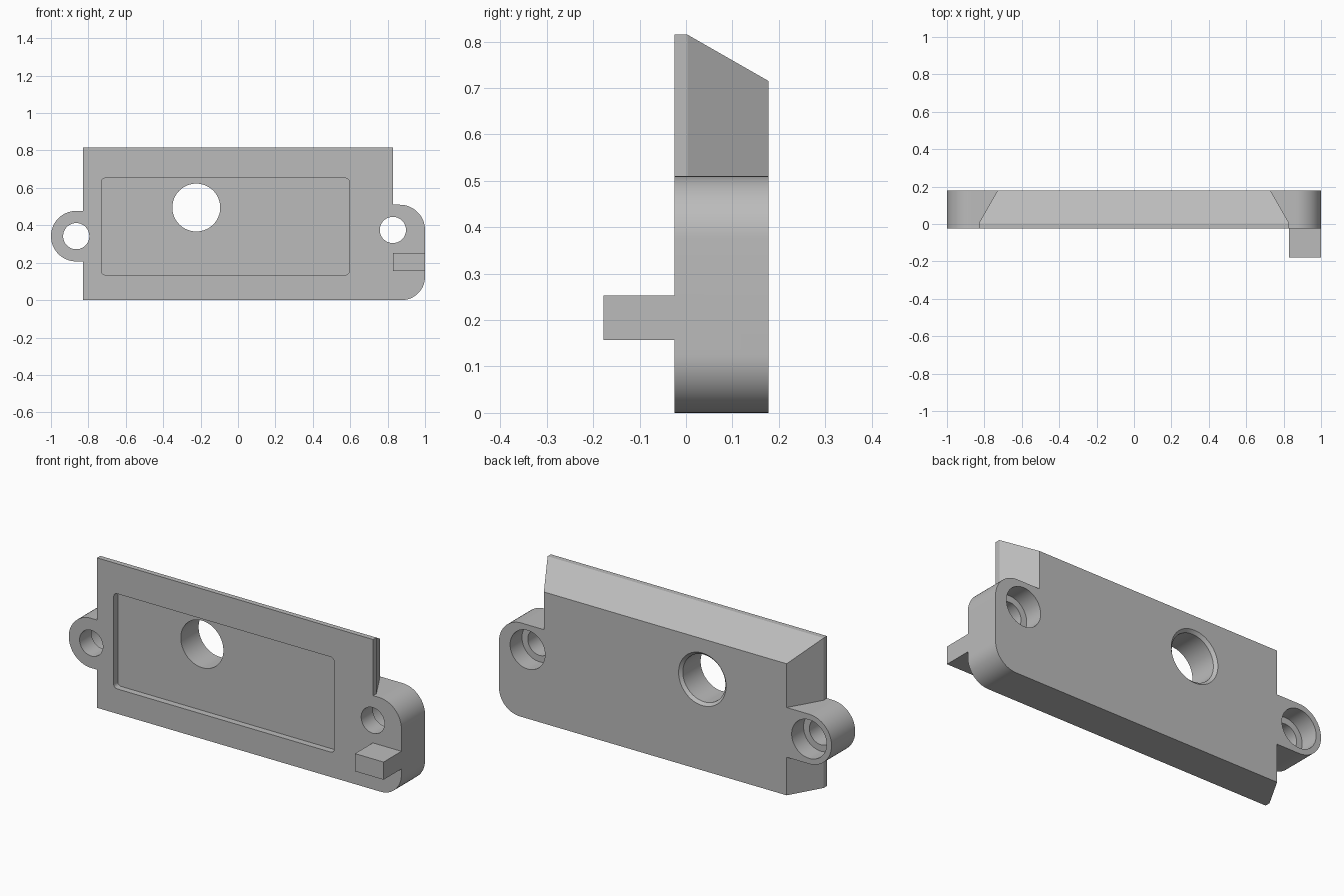
import bpy
import bmesh
from math import cos, sin, pi, radians

cube = bpy.data.objects.get("Cube")
if cube:
    bpy.data.objects.remove(cube)

FRONT, BACK = -0.025, 0.178

grey = bpy.data.materials.new("plain grey")
grey.use_nodes = True
colour = (0.5, 0.5, 0.5, 1)
grey.diffuse_color = colour
grey.node_tree.nodes["Principled BSDF"].inputs["Base Color"].default_value = colour


def loft(name, sections):
    """Join equal-length (x, z) outlines placed at successive y depths."""
    bm = bmesh.new()
    rings = [[bm.verts.new((x, y, z)) for x, z in pts] for y, pts in sections]
    n = len(rings[0])
    for a, b in zip(rings, rings[1:]):
        for i in range(n):
            j = (i + 1) % n
            bm.faces.new((a[i], a[j], b[j], b[i]))
    bm.faces.new(rings[0])
    bm.faces.new(rings[-1])
    bmesh.ops.recalc_face_normals(bm, faces=bm.faces)
    mesh = bpy.data.meshes.new(name)
    bm.to_mesh(mesh)
    bm.free()
    mesh.materials.append(grey)
    obj = bpy.data.objects.new(name, mesh)
    bpy.context.collection.objects.link(obj)
    return obj


def rect(x0, x1, z0, z1):
    return [(x0, z0), (x1, z0), (x1, z1), (x0, z1)]


def arc(x, z, r, start, end, steps):
    angles = [radians(start + (end - start) * i / steps) for i in range(steps + 1)]
    return [(x + r * cos(a), z + r * sin(a)) for a in angles]


def circle(x, z, r, n=64):
    return [(x + r * cos(2 * pi * i / n), z + r * sin(2 * pi * i / n)) for i in range(n)]


def combine(target, other, operation):
    """Apply a boolean and discard the helper."""
    mod = target.modifiers.new("combine", 'BOOLEAN')
    mod.operation, mod.object, mod.solver = operation, other, 'EXACT'
    bpy.context.view_layer.objects.active = target
    bpy.ops.object.modifier_apply(modifier=mod.name)
    bpy.data.objects.remove(other)


# Main plate: straight front lip, then tapered sides and top
plate = loft("cover_plate", [
    (FRONT, rect(-0.83, 0.83, 0, 0.815)),
    (0.003, rect(-0.83, 0.83, 0, 0.815)),
    (BACK, rect(-0.73, 0.73, 0, 0.715))])

# Rounded mounting ears on both ends
right_ear = [(-0.7, 0.477)] + arc(-0.865, 0.342, 0.135, 90, 270, 32) + [(-0.7, 0.207)]
left_ear = ([(0.7, 0)] + arc(0.875, 0.125, 0.125, -90, 0, 16)
            + arc(0.865, 0.375, 0.135, 0, 90, 16) + [(0.7, 0.51)])
for outline in (right_ear, left_ear):
    combine(plate, loft("ear", [(FRONT, outline), (BACK, outline)]), 'UNION')

# Screw holes, counterbored from the back
for x, z in ((-0.865, 0.342), (0.828, 0.375)):
    small, wide = circle(x, z, 0.07), circle(x, z, 0.105)
    combine(plate, loft("screw_cut", [(-0.1, small), (0.076, small),
                                      (0.076, wide), (0.3, wide)]), 'DIFFERENCE')

# Large round opening with a chamfered back rim
bore, rim = circle(-0.223, 0.495, 0.128), circle(-0.223, 0.495, 0.143)
combine(plate, loft("opening_cut", [(-0.1, bore), (BACK - 0.015, bore),
                                    (BACK, rim), (0.3, rim)]), 'DIFFERENCE')

# Shallow rounded recess in the front
r = 0.02
corners = ((-0.73 + r, 0.135 + r, 180), (0.595 - r, 0.135 + r, 270),
           (0.595 - r, 0.652 - r, 0), (-0.73 + r, 0.652 - r, 90))
recess = [p for x, z, a in corners for p in arc(x, z, r, a, a + 90, 6)]
combine(plate, loft("recess_cut", [(-0.1, recess), (0.01, recess)]), 'DIFFERENCE')

# Locating peg on the front of the left ear
peg = rect(0.828, 1, 0.157, 0.253)
combine(plate, loft("peg", [(-0.178, peg), (0.01, peg)]), 'UNION')

bpy.ops.object.select_all(action='DESELECT')
plate.select_set(True)
bpy.context.view_layer.objects.active = plate
bpy.ops.object.shade_smooth_by_angle(angle=radians(25))
